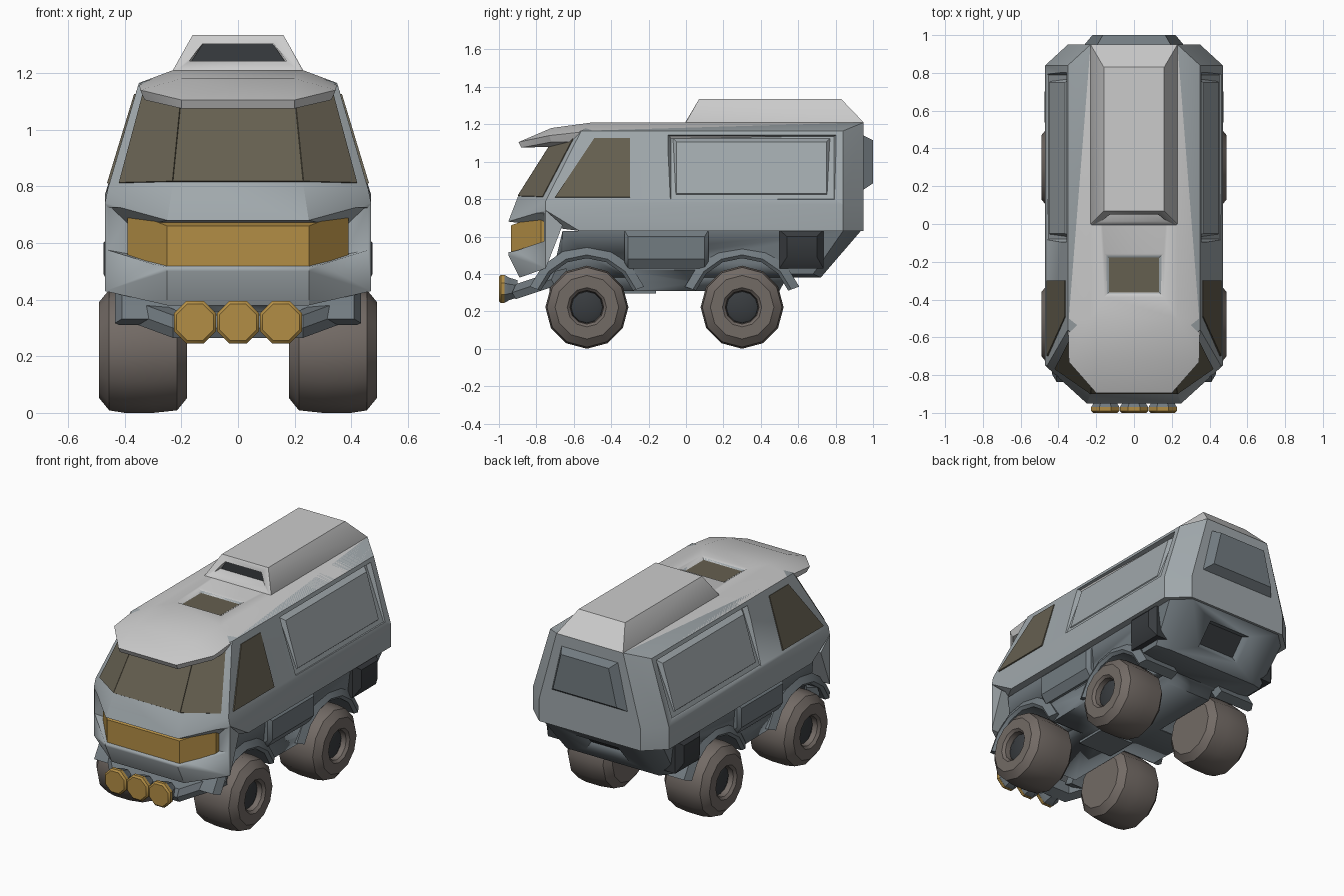
import bpy, bmesh
from math import sin, cos, pi
from mathutils import Vector

if "Cube" in bpy.data.objects:
    bpy.data.objects.remove(bpy.data.objects["Cube"])


def mat(name, c):
    m = bpy.data.materials.new(name)
    m.diffuse_color = (*c, 1)
    m.use_nodes = True
    m.node_tree.nodes["Principled BSDF"].inputs["Base Color"].default_value = m.diffuse_color
    return m


GLASS = mat("tinted_glass", (0.13, 0.115, 0.08))
AMBER = mat("amber", (0.45, 0.27, 0.06))
TYRE = mat("tyre", (0.17, 0.145, 0.13))
DARK = mat("dark_metal", (0.04, 0.045, 0.05))
FRAME = mat("frame_grey", (0.17, 0.2, 0.22))
PAINT = mat("body_grey", (0.35, 0.39, 0.41))


def finish(bm, name, material=None):
    bmesh.ops.recalc_face_normals(bm, faces=bm.faces[:])
    for f in bm.faces:
        f.smooth = True
    me = bpy.data.meshes.new(name)
    bm.to_mesh(me)
    bm.free()
    me.set_sharp_from_angle(angle=0.55)
    ob = bpy.data.objects.new(name, me)
    bpy.context.collection.objects.link(ob)
    if material:
        me.materials.append(material)
    return ob


def hull(name, pts, material=None, sym=True):
    """Convex solid around points, mirrored in x when sym."""
    bm = bmesh.new()
    allp = list(pts) + ([(-x, y, z) for x, y, z in pts] if sym else [])
    for p in allp:
        bm.verts.new(p)
    bmesh.ops.convex_hull(bm, input=bm.verts[:])
    bmesh.ops.delete(bm, geom=[v for v in bm.verts if not v.link_faces], context='VERTS')
    bmesh.ops.dissolve_limit(bm, angle_limit=0.02, verts=bm.verts[:], edges=bm.edges[:])
    return finish(bm, name, material)


def loft(name, rings, material=None):
    """Skin over equal rings with capped ends."""
    bm = bmesh.new()
    vs = [[bm.verts.new(p) for p in r] for r in rings]
    n = len(rings[0])
    for a, b in zip(vs, vs[1:]):
        for i in range(n):
            bm.faces.new((a[i], a[(i + 1) % n], b[(i + 1) % n], b[i]))
    bm.faces.new(vs[0])
    bm.faces.new(vs[-1])
    return finish(bm, name, material)


def disc_x(x, y, z, r, n):
    return [(x, y + r * cos(2 * pi * i / n), z + r * sin(2 * pi * i / n)) for i in range(n)]


def disc_y(x, y, z, r, n):
    return [(x + r * cos(2 * pi * (i + .5) / n), y, z + r * sin(2 * pi * (i + .5) / n)) for i in range(n)]


def cut(ob, cutter):
    cutter.hide_render = True
    cutter.display_type = 'WIRE'
    m = ob.modifiers.new("cut", 'BOOLEAN')
    m.operation, m.object, m.solver = 'DIFFERENCE', cutter, 'EXACT'


def pane(name, quad, s=1, off=0.005):
    """Thin glass plate just proud of a body plane."""
    q = [Vector((s * x, y, z)) for x, y, z in quad]
    n = (q[2] - q[0]).cross(q[3] - q[1]).normalized() * off * s
    return hull(name, [tuple(p + n * k) for p in q for k in (-1, 1)], GLASS, False)


def side(y, z, off=0, s=1):
    return (s * (0.47 - 0.304 * (z - 0.77) + off), y, z)


# main body shell
F0, S0 = (.25, -.95, .68), (.47, -.75, .74)
F1, S1 = (.23, -.90, .81), (.46, -.75, .79)
F2, S2 = (.20, -.71, 1.11), (.35, -.56, 1.165)
body = hull("body", [F0, S0, F1, S1, F2, S2, (.23, -.5, 1.2), (.23, .95, 1.21), (.35, .84, 1.165),
                     (.35, .95, .77), (.47, .84, .77), (.47, .84, .63), (.35, .95, .63), (.47, -.57, .63)], PAINT)

# nose and bumper with a recessed amber grille, open at the corners
nose = hull("nose", [(.25, -.89, .38), (.47, -.75, .43), (.25, -.95, .50), (.47, -.75, .58),
                     F0, S0, (.47, -.70, .57), (.47, -.66, .66)], PAINT)
cut(nose, hull("grille_cutter", [(.25, -1.0, .505), (.48, -.9, .57), (.46, -.76, .575), (.38, -.74, .56),
                                 (.25, -1.0, .655), (.48, -.9, .725), (.46, -.76, .725), (.38, -.74, .71)]))
hull("grille", [(.25, -.935, .50), (.39, -.775, .54), (.39, -.71, .54), (.25, -.935, .66),
                (.39, -.775, .715), (.39, -.71, .715)], AMBER)

# roof with front visor
roof = hull("roof", [(.2, -.895, 1.105), (.2, -.88, 1.075), (.345, -.73, 1.14), (.33, -.72, 1.105), (.2, -.72, 1.18),
                     (.23, -.5, 1.21), (.35, -.5, 1.165), (.32, -.5, 1.13), (.35, .84, 1.165),
                     (.32, .84, 1.13), (.23, .95, 1.21), (.23, .9, 1.15)])
cutter = hull("hatch_cutter", [(.165, -.395, 1.215), (.165, -.15, 1.215), (.13, -.36, 1.192), (.13, -.18, 1.192)])
cut(roof, cutter)
cut(body, cutter)
hull("roof_window", [(.132, y, z) for y in (-.362, -.178) for z in (1.185, 1.194)], GLASS)

# raised rear roof with air intake
top = hull("raised_roof", [(.23, -.01, 1.2), (.23, 0, 1.21), (.16, .07, 1.335), (.16, .83, 1.335),
                           (.23, .95, 1.21), (.23, .94, 1.2)])
cut(top, hull("intake_cutter", [(.175, -.03, 1.242), (.13, -.03, 1.307), (.165, .13, 1.242), (.12, .13, 1.3)]))
hull("intake_back", [(.17, y, 1.235) for y in (.07, .13)] + [(.12, y, 1.31) for y in (.07, .13)], DARK)

# windscreen: centre and corner panes, side windows
m = [Vector(F1).lerp(Vector(F2), t) for t in (.02, .93)]
pane("windscreen", [(-m[0].x, *m[0].yz), tuple(m[0]), tuple(m[1]), (-m[1].x, *m[1].yz)])
for s, tag in ((1, "right"), (-1, "left")):
    lo, hi = Vector(F1).lerp(Vector(S1), .84), Vector(F2).lerp(Vector(S2), .84)
    pane("windscreen_" + tag, [tuple(m[0]), tuple(lo.lerp(hi, .05)), tuple(lo.lerp(hi, .94)), tuple(m[1])], s)
    pane("side_window_" + tag, [side(-.70, .81), side(-.30, .81), side(-.30, 1.125), side(-.49, 1.125)], s)

    # side panel set in a shallow recess
    cut(body, hull("panel_cutter_" + tag,
                   [side(y, z, .1, s) for y in (-.15, .84) for z in (.79, 1.165)] +
                   [side(y, 1.135, -.03, s) for y in (-.08, .79)] +
                   [side(y, .80, -.008, s) for y in (-.08, .79)], None, False))
    hull("side_panel_" + tag,
         [side(y, z, -.03, s) for y in (-.07, .77) for z in (.81, 1.125)] +
         [side(y, z, -.004, s) for y in (-.05, .75) for z in (.83, 1.105)], PAINT, False)

# rear door box
hull("rear_window_box", [(.27, .94, .845), (.20, .94, 1.145), (.22, 1.0, .885), (.165, 1.0, 1.115)], FRAME)

# chassis, arched over the wheels, with a recess in the sloping tail
chassis = hull("chassis", [(.42, -.66, .63), (.40, -.66, .40), (.34, -.72, .38), (.32, .72, .38),
                           (.40, .68, .40), (.33, .935, .63), (.43, .84, .63)], FRAME)
belly = hull("belly", [(.40, -.64, .42), (.32, -.73, .40), (.32, -.73, .31), (.38, -.64, .31),
                       (.40, .50, .31), (.41, .56, .42)], FRAME)


def tail(x, t, off):
    return (x, .72 + .215 * t + .76 * off, .38 + .25 * t - .65 * off)


cut(chassis, hull("tail_cutter", [tail(.16, t, .03) for t in (.2, .8)] + [tail(.13, t, -.05) for t in (.3, .7)]))
hull("tail_plate", [tail(.14, t, o) for t in (.25, .75) for o in (-.055, -.045)], DARK)
hull("belly_plate", [(.12, y, z) for y in (-.36, -.16) for z in (.295, .32)], FRAME)

for s, tag in ((1, "right"), (-1, "left")):
    for yc, end in ((-.53, "front"), (.30, "rear")):
        nm = end + "_" + tag
        # twelve-sided wheel
        prof = ((.18, .10), (.18, .17), (.215, .213), (.30, .222), (.40, .222), (.455, .213),
                (.49, .17), (.49, .105), (.475, .09), (.43, .085))
        loft("wheel_" + nm, [disc_x(s * x, yc, .222, r, 12) for x, r in prof], TYRE)
        loft("hub_" + nm, [disc_x(s * x, yc, .222, r, 12) for x, r in ((.42, .088), (.445, .084), (.455, .06))], DARK)
        # wheel arch
        cutter = loft("arch_cutter_" + nm, [disc_x(s * x, yc, .222, .275, 12) for x in (.16, .6)])
        cut(chassis, cutter)
        cut(belly, cutter)
        rings = []
        for i in range(7):
            a = pi * (.11 + .78 * i / 6)
            rings.append([(s * x, yc + r * cos(a), .222 + r * sin(a))
                          for x, r in ((.17, .262), (.42, .262), (.435, .28), (.41, .325), (.17, .325))])
        loft("wheel_arch_" + nm, rings, FRAME)
    # side tank and equipment box under the sill
    hull("side_tank_" + tag, [(s * x, y, z) for y0, y1, e in ((-.33, .12, .02), (-.31, .10, 0))
                              for y in (y0, y1)
                              for x, z in ((.3, .43 + e), (.42 - e, .43 + e), (.455 - e, .48), (.455 - e, .60), (.42, .635))],
         FRAME, False)
    hull("equipment_box_" + tag, [(s * x, y, z) for x, a, b in ((.36, .50, .735), (.44, .50, .735), (.475, .54, .70))
                                  for y in (a, b) for z in ((.43, .635) if x < .45 else (.49, .60))], DARK, False)

# bumper bar
path = ((-.42, -.70, .37), (-.23, -.91, .30), (.23, -.91, .30), (.42, -.70, .37))
loft("bumper_bar", [[(x, y, z - .035), (x, y - .02, z), (x, y, z + .045), (x * .92, y + .06, z + .06),
                     (x * .92, y + .06, z - .01)] for x, y, z in path], FRAME)

# three octagonal spotlights
for i in (-1, 0, 1):
    x = .152 * i
    loft(f"spotlight_housing_{i + 2}", [disc_y(x, y, .32, r, 8) for y, r in
                                        ((-.90, .05), (-.945, .065), (-.968, .08), (-.978, .08))], FRAME)
    loft(f"spotlight_lens_{i + 2}", [disc_y(x, y, .32, r, 8) for y, r in
                                     ((-.97, .081), (-.99, .081), (-1.0, .07))], AMBER)
